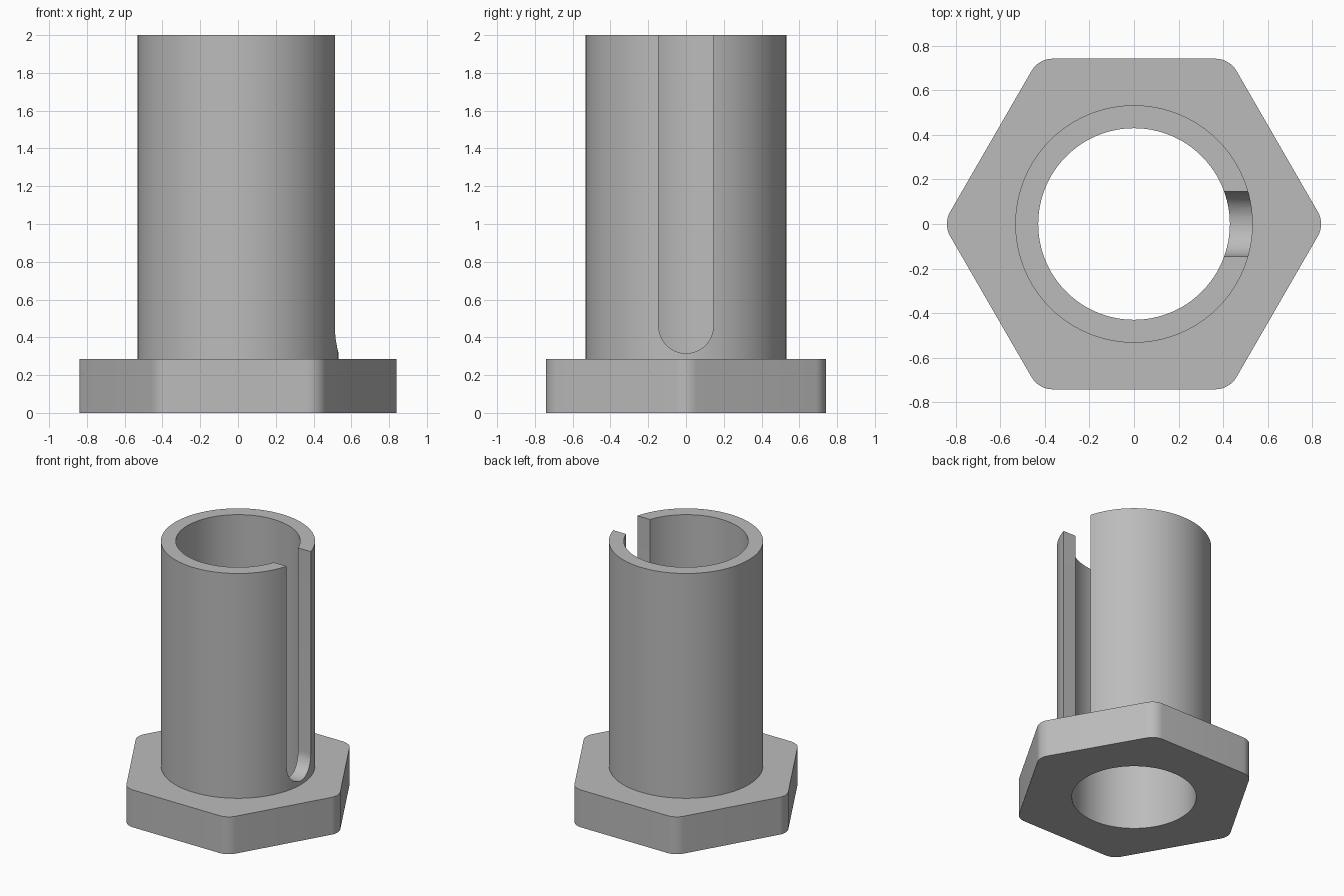
import bpy
import bmesh
from math import pi, cos, sin, radians

cube = bpy.data.objects.get("Cube")
if cube:
    bpy.data.objects.remove(cube, do_unlink=True)

FLANGE_H, TOP = 0.285, 2.0
APOTHEM, CORNER_R = 0.742, 0.11
OUTER_R, BORE_R = 0.533, 0.43
SLOT_R, SLOT_Z = 0.145, 0.46

steel = bpy.data.materials.new("grey steel")
steel.use_nodes = True
grey = (0.5, 0.5, 0.5, 1)
steel.diffuse_color = grey
steel.node_tree.nodes["Principled BSDF"].inputs["Base Color"].default_value = grey


def prism(name, outline, offset):
    """Extrude a closed outline of 3D points along an offset vector."""
    bm = bmesh.new()
    face = bm.faces.new([bm.verts.new(p) for p in outline])
    ext = bmesh.ops.extrude_face_region(bm, geom=[face])
    verts = [v for v in ext["geom"] if isinstance(v, bmesh.types.BMVert)]
    bmesh.ops.translate(bm, verts=verts, vec=offset)
    bmesh.ops.recalc_face_normals(bm, faces=bm.faces)
    mesh = bpy.data.meshes.new(name)
    bm.to_mesh(mesh)
    bm.free()
    mesh.materials.append(steel)
    obj = bpy.data.objects.new(name, mesh)
    bpy.context.collection.objects.link(obj)
    return obj


def circle(r, z, n=96):
    return [(r * cos(2 * pi * i / n), r * sin(2 * pi * i / n), z) for i in range(n)]


def combine(body, tool, operation):
    mod = body.modifiers.new(operation, "BOOLEAN")
    mod.operation, mod.object, mod.solver = operation, tool, "EXACT"
    bpy.context.view_layer.objects.active = body
    bpy.ops.object.modifier_apply(modifier=mod.name)
    bpy.data.objects.remove(tool, do_unlink=True)


# Hexagonal flange with rounded corners
centre_r = (APOTHEM - CORNER_R) / cos(pi / 6)
hexagon = []
for k in range(6):
    a = k * pi / 3
    for j in range(9):
        b = a + radians(-30 + 60 * j / 8)
        hexagon.append((centre_r * cos(a) + CORNER_R * cos(b),
                        centre_r * sin(a) + CORNER_R * sin(b), 0))
bushing = prism("flanged_bushing", hexagon, (0, 0, FLANGE_H))

# Sleeve, sunk into the flange so the two fuse cleanly
sleeve = prism("sleeve", circle(OUTER_R, FLANGE_H / 2), (0, 0, TOP - FLANGE_H / 2))
combine(bushing, sleeve, "UNION")

# Through bore
combine(bushing, prism("bore", circle(BORE_R, -0.1), (0, 0, TOP + 0.2)), "DIFFERENCE")

# Round-bottomed slot through the +x wall, open at the top
slot = [(0.2, SLOT_R, TOP + 0.1), (0.2, -SLOT_R, TOP + 0.1)]
for i in range(25):
    a = pi + pi * i / 24
    slot.append((0.2, SLOT_R * cos(a), SLOT_Z + SLOT_R * sin(a)))
combine(bushing, prism("slot", slot, (0.6, 0, 0)), "DIFFERENCE")

bpy.ops.object.select_all(action="DESELECT")
bushing.select_set(True)
bpy.context.view_layer.objects.active = bushing
bpy.ops.object.shade_smooth_by_angle(angle=radians(30))
